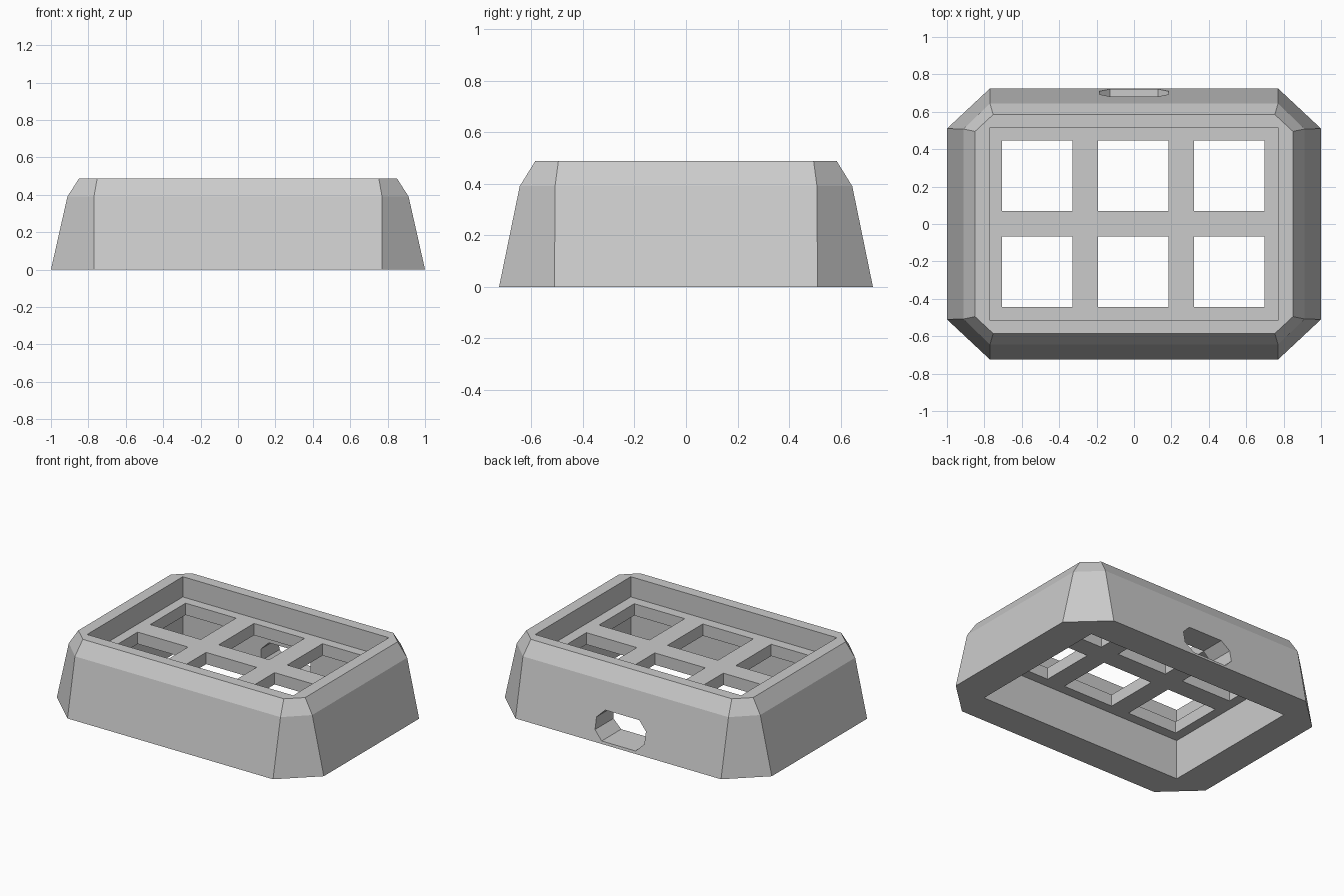
import bpy
import bmesh
from mathutils import Vector

if "Cube" in bpy.data.objects:
    bpy.data.objects.remove(bpy.data.objects["Cube"], do_unlink=True)

grey = bpy.data.materials.new("light_grey")
grey.use_nodes = True
grey.diffuse_color = (0.6, 0.6, 0.6, 1)
grey.node_tree.nodes["Principled BSDF"].inputs["Base Color"].default_value = (0.6, 0.6, 0.6, 1)


def loft(name, rings):
    """Closed solid through equally sized rings of points."""
    bm = bmesh.new()
    loops = [[bm.verts.new(p) for p in ring] for ring in rings]
    for low, high in zip(loops, loops[1:]):
        for i in range(len(low)):
            j = (i + 1) % len(low)
            bm.faces.new((low[i], low[j], high[j], high[i]))
    bm.faces.new(loops[0][::-1])
    bm.faces.new(loops[-1])
    bmesh.ops.recalc_face_normals(bm, faces=bm.faces)
    mesh = bpy.data.meshes.new(name)
    bm.to_mesh(mesh)
    bm.free()
    mesh.materials.append(grey)
    obj = bpy.data.objects.new(name, mesh)
    bpy.context.collection.objects.link(obj)
    return obj


def octagon(w, h, flat_w, flat_h):
    """Chamfered rectangle from half sizes and half lengths of its straight sides."""
    return [(w, -flat_h), (w, flat_h), (flat_w, h), (-flat_w, h),
            (-w, flat_h), (-w, -flat_h), (-flat_w, -h), (flat_w, -h)]


def block(name, x, y, w, h, z0, z1):
    corners = [(x + w, y - h), (x + w, y + h), (x - w, y + h), (x - w, y - h)]
    return loft(name, [[Vector((a, b, z)) for a, b in corners] for z in (z0, z1)])


# Tapered case with chamfered corners and a steeper top bevel
levels = [(0.0, (1.0, 0.725, 0.77, 0.51)),
          (0.39, (0.912, 0.645, 0.77, 0.508)),
          (0.487, (0.85, 0.585, 0.753, 0.495))]
case = loft("case", [[Vector((x, y, z)) for x, y in octagon(*size)] for z, size in levels])

# Upper pocket and lower cavity leave the plate between them
cutters = [block("pocket_cutter", 0, 0, 0.772, 0.512, 0.35, 0.7),
           block("cavity_cutter", 0, 0, 0.772, 0.512, -0.2, 0.27)]

# Square windows through the plate
pitch = 0.513
for col in (-1, 0, 1):
    for row in (-0.5, 0.5):
        cutters.append(block("window_cutter", col * pitch - 0.004, row * pitch + 0.002,
                             0.189, 0.189, 0.2, 0.42))

# Eight-sided cable slot through the back wall
slot = octagon(0.185, 0.097, 0.127, 0.04)
cutters.append(loft("slot_cutter", [[Vector((x, y, z + 0.115)) for x, z in slot]
                                    for y in (0.4, 0.9)]))

bpy.ops.object.select_all(action="DESELECT")
bpy.context.view_layer.objects.active = case
case.select_set(True)
for cutter in cutters:
    cutter.hide_render = True
    cut = case.modifiers.new("cut", "BOOLEAN")
    cut.operation = "DIFFERENCE"
    cut.solver = "EXACT"
    cut.object = cutter
    bpy.ops.object.modifier_apply(modifier=cut.name)
    bpy.data.objects.remove(cutter, do_unlink=True)
